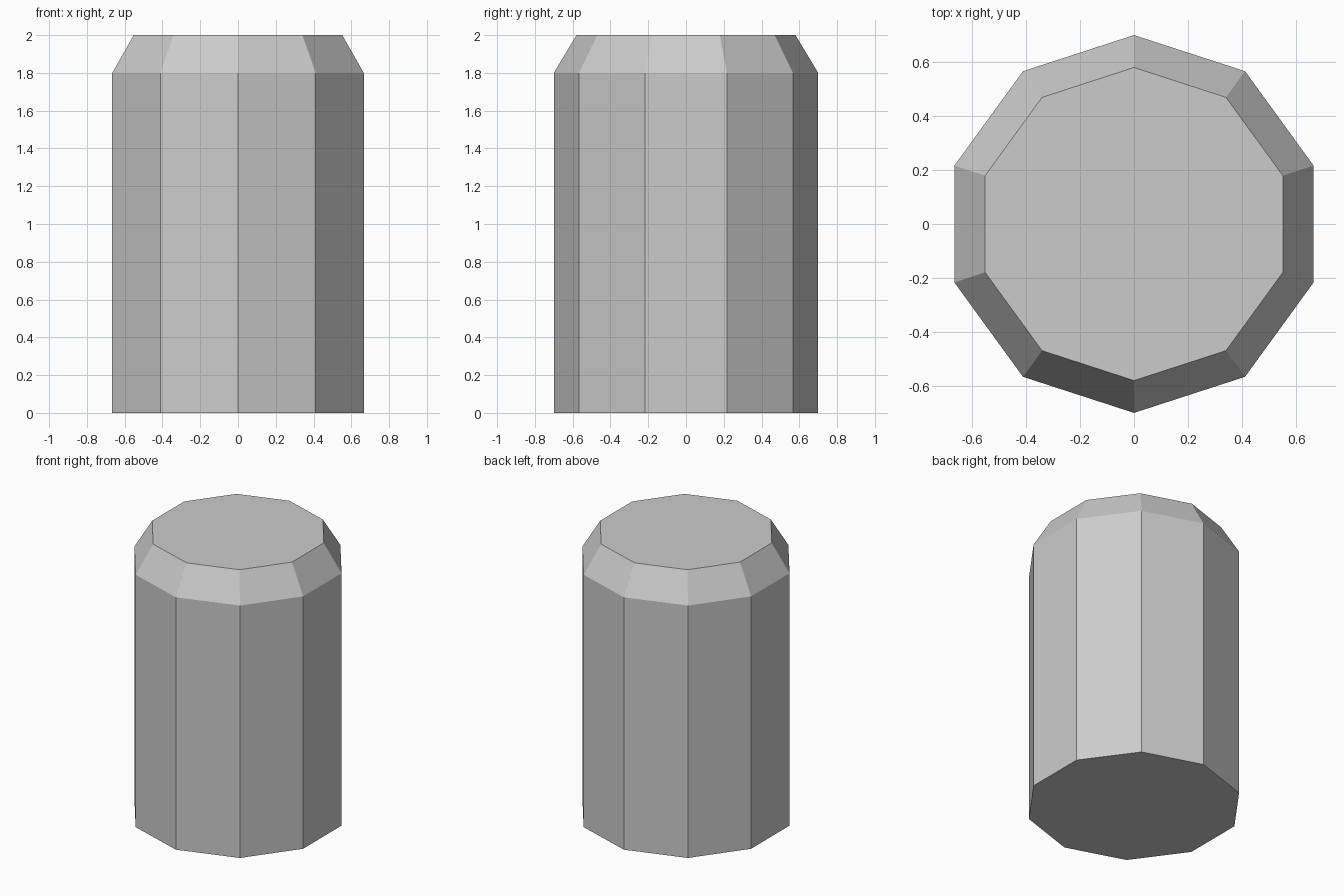
import bpy, bmesh, math

if "Cube" in bpy.data.objects:
    bpy.data.objects.remove(bpy.data.objects["Cube"])

SIDES = 10
PROFILE = [(0.70, 0.0), (0.70, 1.8), (0.58, 2.0)]  # radius, height

bm = bmesh.new()

# Stacked decagon rings with a corner on the y axis
rings = []
for radius, z in PROFILE:
    ring = []
    for i in range(SIDES):
        a = math.pi / 2 + i * math.tau / SIDES
        ring.append(bm.verts.new((radius * math.cos(a), radius * math.sin(a), z)))
    rings.append(ring)

# Side walls and sloped shoulder
for low, high in zip(rings, rings[1:]):
    for i in range(SIDES):
        j = (i + 1) % SIDES
        bm.faces.new((low[i], low[j], high[j], high[i]))

# Bottom and top caps
bm.faces.new(rings[0][::-1])
bm.faces.new(rings[-1])

mesh = bpy.data.meshes.new("chamfered_post")
bm.to_mesh(mesh)
bm.free()
post = bpy.data.objects.new("chamfered_post", mesh)
bpy.context.collection.objects.link(post)
